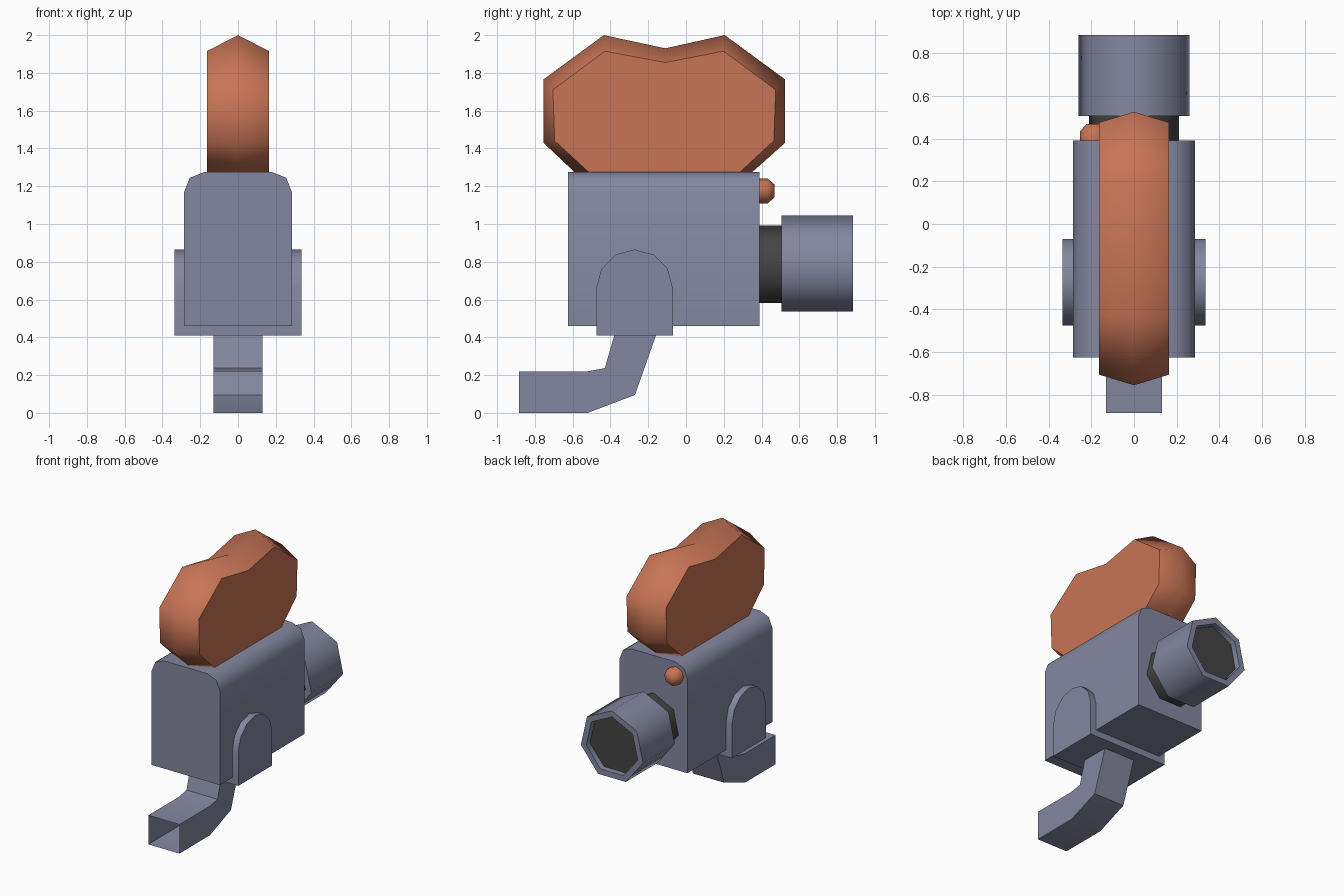
import bpy, bmesh, math

old = bpy.data.objects.get("Cube")
if old:
    bpy.data.objects.remove(old, do_unlink=True)


def make_material(name, rgb):
    mat = bpy.data.materials.new(name)
    mat.use_nodes = True
    mat.diffuse_color = (*rgb, 1)
    mat.node_tree.nodes["Principled BSDF"].inputs["Base Color"].default_value = (*rgb, 1)
    return mat


blue_grey = make_material("blue_grey", (0.23, 0.245, 0.35))
orange = make_material("orange", (0.58, 0.178, 0.093))
charcoal = make_material("charcoal", (0.058, 0.058, 0.058))


def finish(name, bm, mat, angle):
    bmesh.ops.recalc_face_normals(bm, faces=bm.faces)
    mesh = bpy.data.meshes.new(name)
    bm.to_mesh(mesh)
    bm.free()
    mesh.materials.append(mat)
    obj = bpy.data.objects.new(name, mesh)
    bpy.context.collection.objects.link(obj)
    bpy.ops.object.select_all(action="DESELECT")
    obj.select_set(True)
    bpy.context.view_layer.objects.active = obj
    bpy.ops.object.shade_smooth_by_angle(angle=math.radians(angle))
    return obj


def loft(name, rings, mat, angle=30, start=True, end=True):
    """Skin a list of equal-length point rings, with optional end caps."""
    bm = bmesh.new()
    loops = [[bm.verts.new(p) for p in ring] for ring in rings]
    for a, b in zip(loops, loops[1:]):
        for i in range(len(a)):
            j = (i + 1) % len(a)
            bm.faces.new((a[i], a[j], b[j], b[i]))
    if start:
        bm.faces.new(loops[0])
    if end:
        bm.faces.new(loops[-1])
    return finish(name, bm, mat, angle)


def turned(name, profile, sides, x, z, mat, caps=True):
    """Revolve (radius, y) pairs around an axis along y."""
    steps = [math.pi / 2 + 2 * math.pi * i / sides for i in range(sides)]
    rings = [[(x + r * math.cos(a), y, z + r * math.sin(a)) for a in steps]
             for r, y in profile]
    return loft(name, rings, mat, 58, caps, caps)


# Camera body with rounded upper edges
half = [(0.285, 0.46), (0.285, 1.17), (0.255, 1.245), (0.18, 1.275)]
section = half + [(-x, z) for x, z in reversed(half)]
loft("body", [[(x, y, z) for x, z in section] for y in (-0.625, 0.39)], blue_grey, 50)

# Arched bracket that wraps the body and holds the grip
radius, mid_y, arch_z = 0.2025, -0.2725, 0.6625
arch = [(mid_y - radius, 0.41), (mid_y + radius, 0.41)]
arch += [(mid_y + radius * math.cos(math.radians(a)),
          arch_z + radius * math.sin(math.radians(a))) for a in range(0, 181, 30)]
loft("arched_bracket", [[(x, y, z) for y, z in arch] for x in (-0.335, 0.335)], blue_grey, 40)

# Bent grip, a square tube open at its front end
path = [((-0.885, 0.0), (-0.885, 0.22)), ((-0.52, 0.0), (-0.52, 0.22)),
        ((-0.27, 0.095), (-0.43, 0.237)), ((-0.145, 0.45), (-0.368, 0.45))]
loft("grip", [[(-0.13, *low), (0.13, *low), (0.13, *high), (-0.13, *high)]
              for low, high in path], blue_grey, 30, start=False)

# Film magazine with a ridged rim
ridge = [(-0.585, 1.27), (-0.755, 1.43), (-0.755, 1.765), (-0.435, 2.0), (-0.11, 1.93),
         (0.205, 2.0), (0.525, 1.765), (0.525, 1.43), (0.345, 1.27)]
flank = [(-0.51, 1.27), (-0.695, 1.44), (-0.705, 1.71), (-0.43, 1.915), (-0.11, 1.855),
         (0.2, 1.915), (0.475, 1.71), (0.465, 1.44), (0.28, 1.27)]
loft("film_magazine", [[(x, y, z) for y, z in outline] for x, outline in
                       ((-0.165, flank), (0, ridge), (0.165, flank))], orange, 60)

# Lens barrel, hollow hood and indicator lamp
turned("lens_barrel", [(0.216, 0.37), (0.216, 0.845)], 7, 0, 0.776, charcoal)
turned("lens_hood", [(0.217, 0.505), (0.267, 0.505), (0.267, 0.885), (0.22, 0.885),
                     (0.217, 0.84)], 7, 0, 0.778, blue_grey, caps=False)
turned("indicator_lamp", [(0.066, 0.38), (0.066, 0.432), (0.035, 0.468)], 8,
       -0.188, 1.175, orange)
